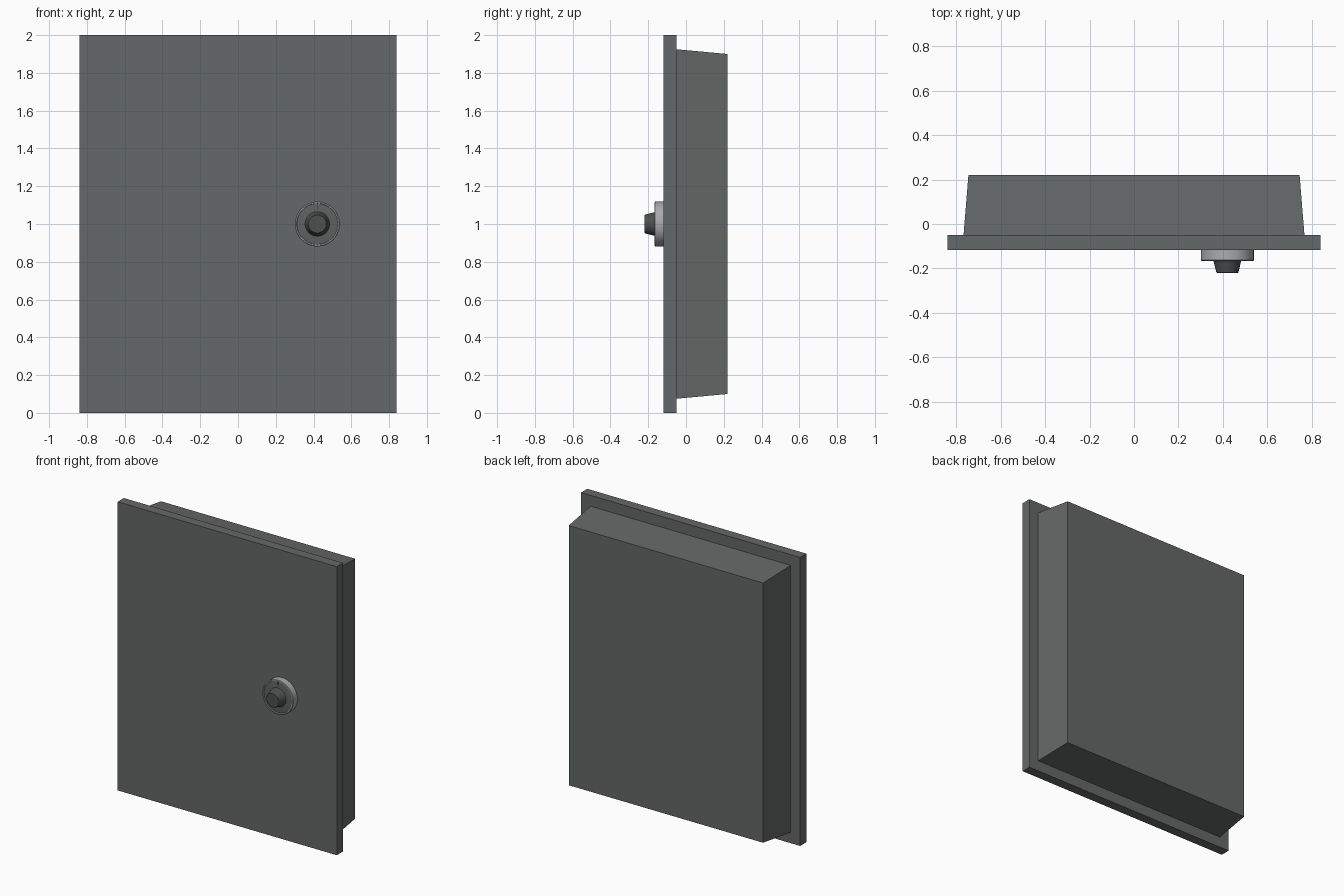
import bpy, bmesh, math
from mathutils import Matrix

if "Cube" in bpy.data.objects:
    bpy.data.objects.remove(bpy.data.objects["Cube"])


def material(name, rgb):
    m = bpy.data.materials.new(name)
    m.diffuse_color = (*rgb, 1)
    m.use_nodes = True
    m.node_tree.nodes["Principled BSDF"].inputs["Base Color"].default_value = m.diffuse_color
    return m


STEEL = material("dark steel", (0.13, 0.138, 0.138))
CHROME = material("light metal", (0.40, 0.41, 0.42))
DIAL = material("dial grey", (0.115, 0.12, 0.12))
KNOB = material("knob black", (0.075, 0.08, 0.08))


def finish(name, bm, mat, smooth=False):
    bmesh.ops.recalc_face_normals(bm, faces=bm.faces)
    me = bpy.data.meshes.new(name)
    bm.to_mesh(me)
    bm.free()
    me.materials.append(mat)
    ob = bpy.data.objects.new(name, me)
    bpy.context.collection.objects.link(ob)
    if smooth:
        bpy.ops.object.select_all(action='DESELECT')
        ob.select_set(True)
        bpy.context.view_layer.objects.active = ob
        bpy.ops.object.shade_smooth_by_angle(angle=math.radians(30))
    return ob


def slab(name, y0, y1, front, back, mat):
    """Box along y; front and back are (half width, half height) about z = 1."""
    bm = bmesh.new()
    bmesh.ops.create_cube(bm, size=2)
    for v in bm.verts:
        w, h = front if v.co.y < 0 else back
        v.co = (math.copysign(w, v.co.x), y0 if v.co.y < 0 else y1,
                1 + math.copysign(h, v.co.z))
    return finish(name, bm, mat)


def turned(name, profile, mat, n=48):
    """Lathe (radius, y) points about the dial axis."""
    bm = bmesh.new()
    vs = [bm.verts.new((r, y, 0)) for r, y in profile]
    es = [bm.edges.new(p) for p in zip(vs, vs[1:])]
    bmesh.ops.spin(bm, geom=vs + es, axis=(0, 1, 0), cent=(0, 0, 0),
                   angle=math.tau, steps=n, use_duplicate=False)
    bmesh.ops.remove_doubles(bm, verts=bm.verts, dist=1e-5)
    bmesh.ops.transform(bm, matrix=Matrix.Translation((0.42, 0, 1)), verts=bm.verts)
    return finish(name, bm, mat, True)


# Door plate and tapered box set behind it
slab("door", -0.118, -0.05, (0.84, 1.0), (0.84, 1.0), STEEL)
slab("box", -0.05, 0.22, (0.767, 0.925), (0.745, 0.90), STEEL)

# Light dial ring with a sunken dark face
turned("dial_ring", [(0.119, -0.116), (0.119, -0.163), (0.116, -0.166),
                     (0.110, -0.166), (0.108, -0.160)], CHROME)
turned("dial_face", [(0.109, -0.161), (0.075, -0.165), (0, -0.165)], DIAL)

# Flared, tapered knob
turned("knob", [(0.066, -0.164), (0.062, -0.168), (0.060, -0.175), (0.050, -0.217),
                (0.047, -0.220), (0, -0.220)], KNOB)

# Index mark above the knob
bm = bmesh.new()
bmesh.ops.create_cube(bm, size=1)
for v in bm.verts:
    v.co = (0.42 + v.co.x * 0.006, -0.164 + v.co.y * 0.005, 1.09 + v.co.z * 0.034)
finish("index_mark", bm, KNOB)
